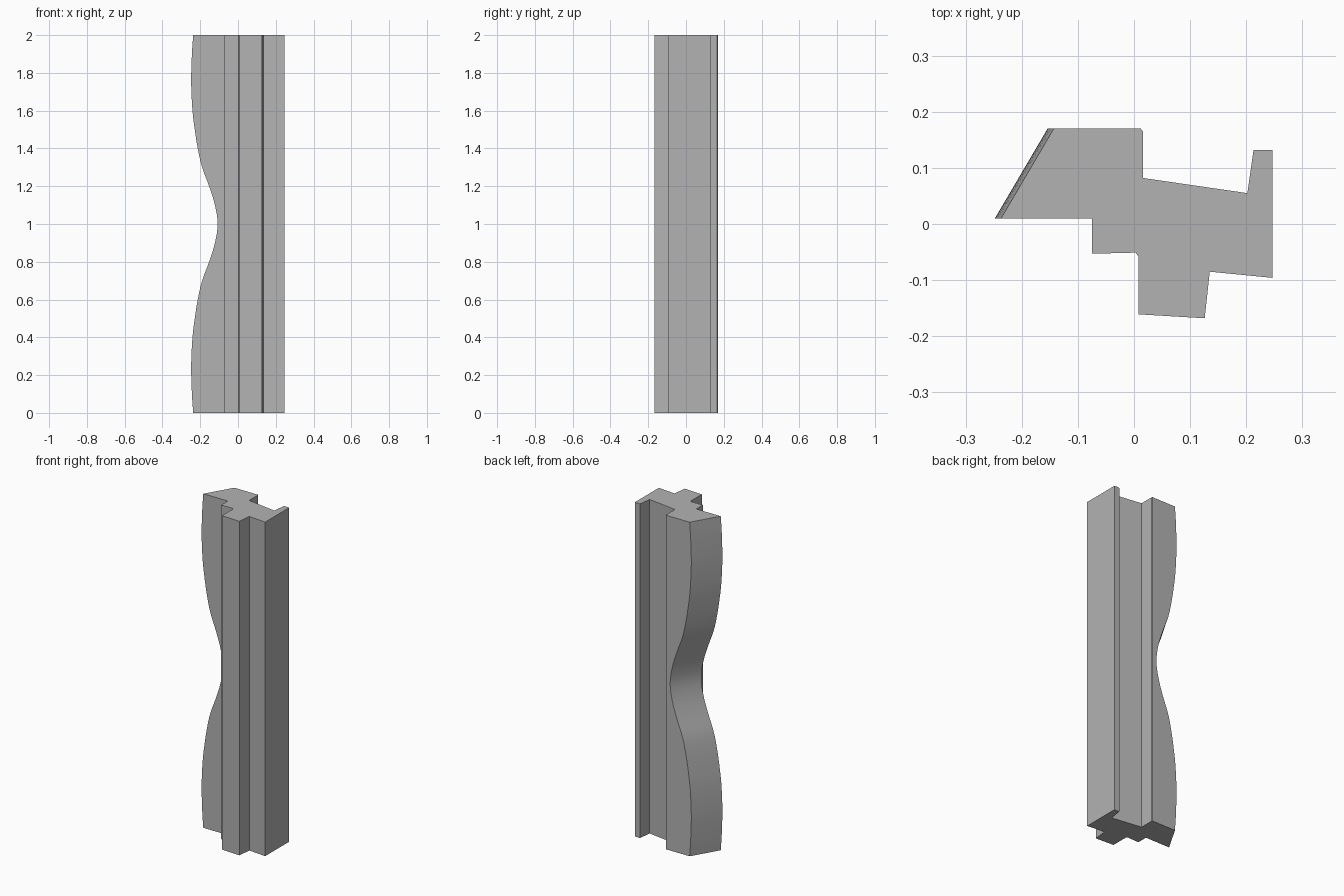
import bpy, bmesh, math

if "Cube" in bpy.data.objects:
    bpy.data.objects.remove(bpy.data.objects["Cube"], do_unlink=True)

# Single grey material
grey = bpy.data.materials.new("plain_grey")
grey.use_nodes = True
grey.diffuse_color = (0.45, 0.45, 0.45, 1)
grey.node_tree.nodes["Principled BSDF"].inputs["Base Color"].default_value = (0.45, 0.45, 0.45, 1)

# Constant part of the cross-section, counter-clockwise from the front step
PROFILE = [(-0.075, 0.01), (-0.075, -0.053), (0.003, -0.051), (0.008, -0.058),
           (0.008, -0.161), (0.126, -0.168), (0.135, -0.085), (0.247, -0.096),
           (0.247, 0.132), (0.213, 0.132), (0.202, 0.055), (0.016, 0.082),
           (0.016, 0.165), (0.012, 0.17)]
FRONT_Y, BACK_Y, SLANT = 0.01, 0.17, 0.094

# Wavy edge: distance from mid-height, x of the front edge
WAVE = [(0, -0.108), (0.1, -0.122), (0.2, -0.153), (0.3, -0.19), (0.4, -0.213),
        (0.5, -0.229), (0.6, -0.241), (0.75, -0.248), (0.9, -0.244), (1, -0.237)]


def smooth_half(keys, steps=4):
    """Catmull-Rom samples through the wave keys, mirrored at the waist."""
    pts = [(-keys[1][0], keys[1][1])] + keys + [keys[-1]]
    out = []
    for a, b, c, d in zip(pts, pts[1:], pts[2:], pts[3:]):
        for i in range(steps):
            t = i / steps
            out.append(tuple(
                0.5 * (2 * q + (r - p) * t + (2 * p - 5 * q + 4 * r - s) * t * t
                       + (3 * q - p - 3 * r + s) * t ** 3)
                for p, q, r, s in zip(a, b, c, d)))
    return out + [keys[-1]]


half = smooth_half(WAVE)
levels = [(1 - d, x) for d, x in reversed(half)] + [(1 + d, x) for d, x in half[1:]]

# Loft the cross-section up through every level
bm = bmesh.new()
rings = []
for z, x in levels:
    outline = PROFILE + [(x + SLANT, BACK_Y), (x, FRONT_Y)]
    rings.append([bm.verts.new((px, py, z)) for px, py in outline])
for low, high in zip(rings, rings[1:]):
    for i in range(len(low)):
        j = (i + 1) % len(low)
        bm.faces.new((low[i], low[j], high[j], high[i]))
bm.faces.new(list(reversed(rings[0])))
bm.faces.new(rings[-1])
bmesh.ops.recalc_face_normals(bm, faces=bm.faces[:])

mesh = bpy.data.meshes.new("wavy_profile_bar")
bm.to_mesh(mesh)
bm.free()
mesh.materials.append(grey)
bar = bpy.data.objects.new("wavy_profile_bar", mesh)
bpy.context.collection.objects.link(bar)

# Smooth the wave, keep the profile edges sharp
bpy.ops.object.select_all(action="DESELECT")
bar.select_set(True)
bpy.context.view_layer.objects.active = bar
bpy.ops.object.shade_smooth_by_angle(angle=math.radians(25))
